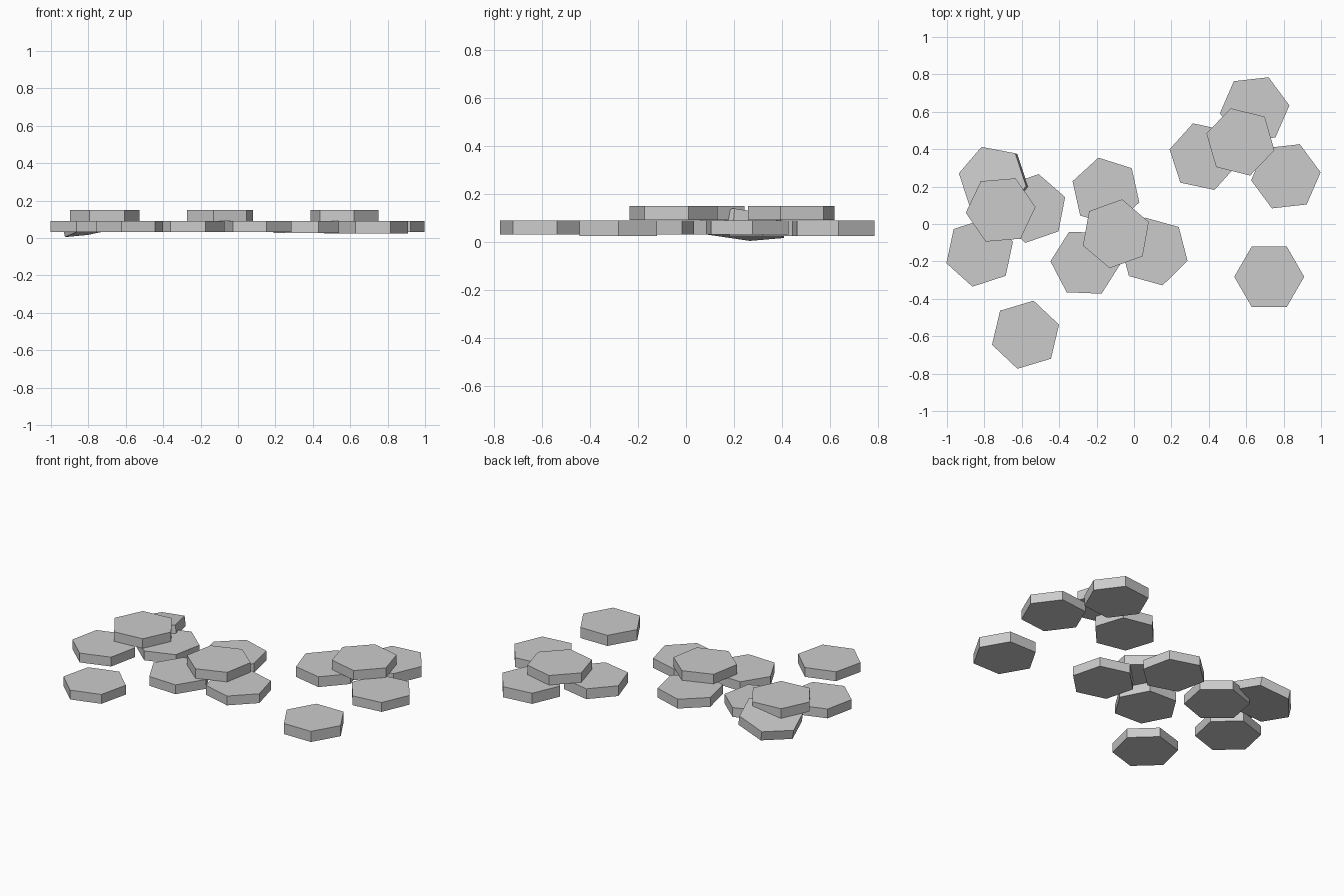
import bpy
from math import radians
from mathutils import Matrix, Vector

if "Cube" in bpy.data.objects:
    bpy.data.objects.remove(bpy.data.objects["Cube"])

R = 0.187  # hexagon radius


def tile(name, x, y, angle, z0, z1, tilt=0, axis=(1, 0, 0)):
    """Six-sided slab between z0 and z1, spun about z, then optionally tilted."""
    bpy.ops.mesh.primitive_cylinder_add(vertices=6, radius=R, depth=z1 - z0)
    ob = bpy.context.object
    ob.name = name
    # primitive starts with a corner on +y, so 30 degrees puts a corner on +x
    spin = Matrix.Rotation(radians(angle + 30), 4, 'Z')
    lean = Matrix.Rotation(radians(tilt), 4, Vector(axis))
    ob.matrix_world = Matrix.Translation((x, y, (z0 + z1) / 2)) @ lean @ spin
    return ob


# loose tiles and the lower layer of each pile: x, y, angle, bottom
lower = {
    "loose_tile_left": (-0.58, -0.592, 16.7, 0.032),
    "loose_tile_right": (0.723, -0.282, 0, 0.024),
    "left_pile_front": (-0.825, -0.152, 18, 0.032),
    "left_pile_right": (-0.545, 0.083, 19, 0.032),
    "middle_pile_back": (-0.15, 0.172, 42.5, 0.032),
    "middle_pile_left": (-0.26, -0.207, 57.7, 0.032),
    "middle_pile_right": (0.106, -0.147, 44.5, 0.032),
    "right_pile_back": (0.645, 0.613, 6.5, 0.024),
    "right_pile_left": (0.373, 0.36, 48, 0.026),
    "right_pile_right": (0.812, 0.255, 6.5, 0.032),
}
for name, (x, y, a, z0) in lower.items():
    tile(name, x, y, a, z0, 0.0905)

# tile leaning down to the left
tile("left_pile_leaning", -0.751, 0.234, 49, 0.042, 0.102, 12, (-0.39, -0.92, 0))

# capping tile of each pile
upper = {
    "left_pile_top": (-0.713, 0.075, 4.7),
    "middle_pile_top": (-0.097, -0.052, 19.8),
    "right_pile_top": (0.569, 0.439, 46),
}
for name, (x, y, a) in upper.items():
    tile(name, x, y, a, 0.091, 0.151)
